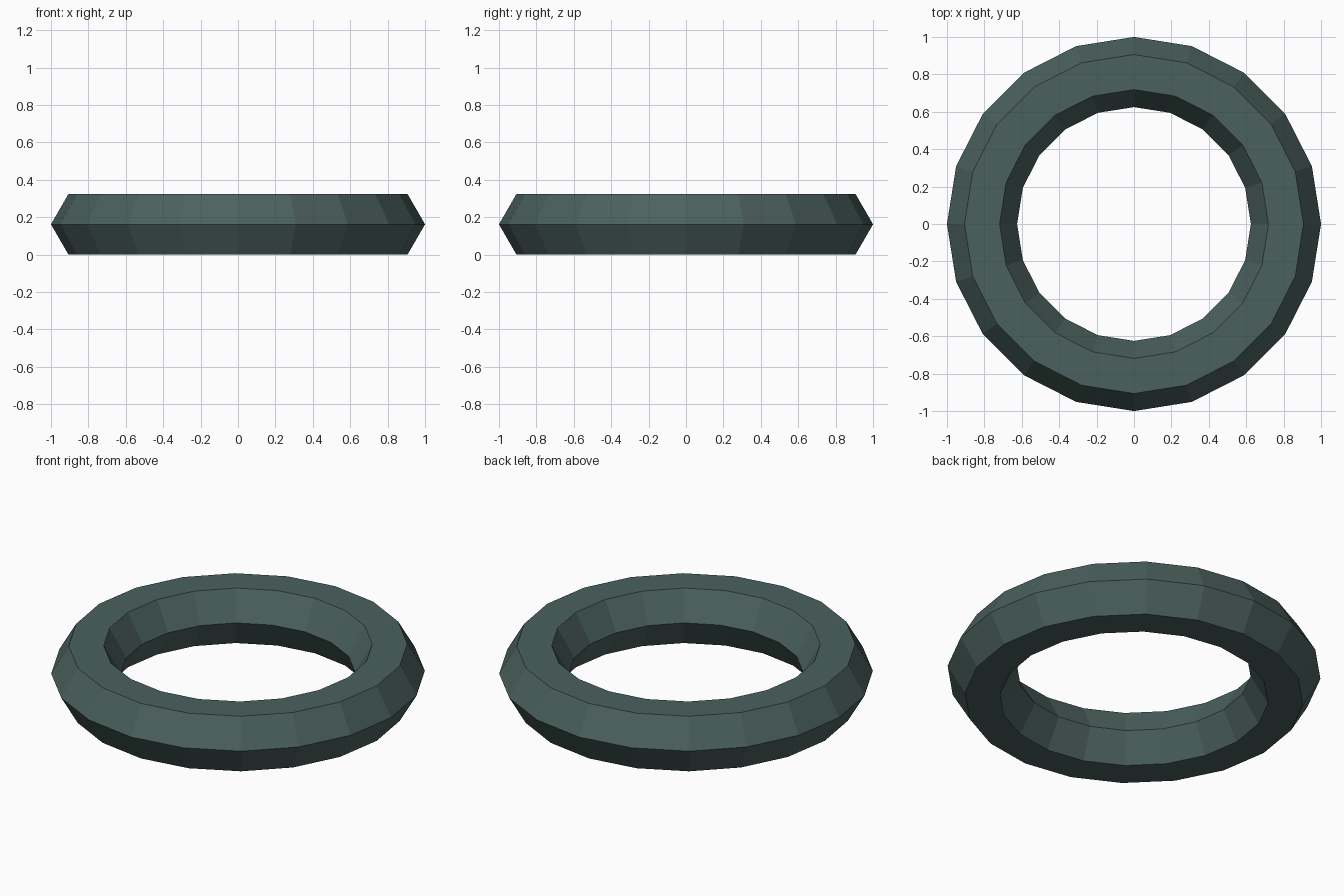
import bpy
import math

if "Cube" in bpy.data.objects:
    bpy.data.objects.remove(bpy.data.objects["Cube"])

OUTER, INNER = 1.0, 0.625
major = (OUTER + INNER) / 2
minor = (OUTER - INNER) / 2
half_height = minor * math.sin(math.pi / 3)

# Low-poly ring: 20 segments around, hexagonal cross-section
bpy.ops.mesh.primitive_torus_add(
    major_segments=20, minor_segments=6,
    major_radius=major, minor_radius=minor,
    location=(0, 0, half_height))
ring = bpy.context.object
ring.name = "ring"
bpy.ops.object.shade_flat()

# Dark green-grey colour
mat = bpy.data.materials.new("dark_green_grey")
mat.diffuse_color = (0.07, 0.12, 0.11, 1)
mat.use_nodes = True
mat.node_tree.nodes["Principled BSDF"].inputs["Base Color"].default_value = mat.diffuse_color
ring.data.materials.append(mat)
